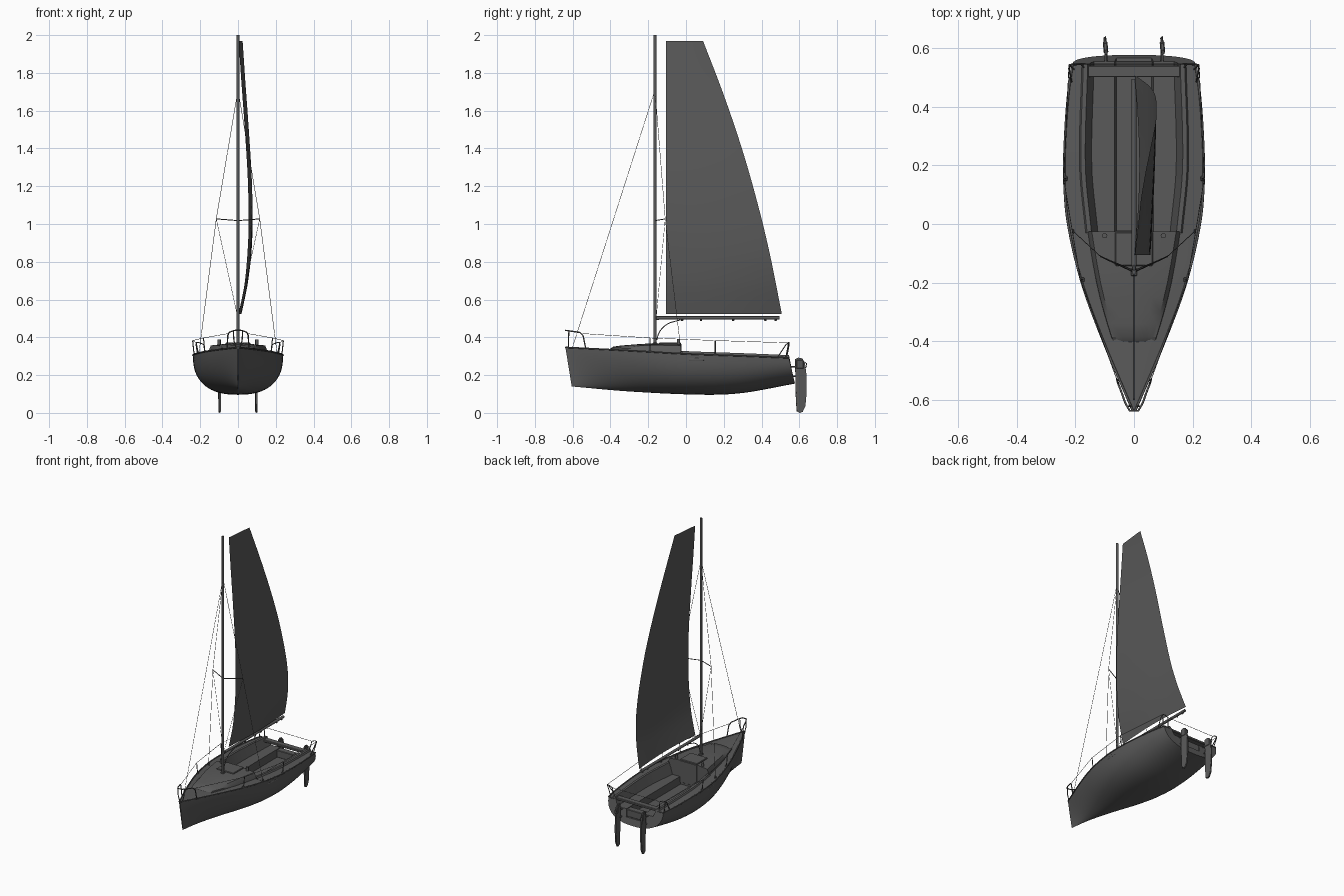
import bpy, bmesh, math
from mathutils import Vector

if "Cube" in bpy.data.objects:
    bpy.data.objects.remove(bpy.data.objects["Cube"])


def ip(keys, t):
    """Smooth interpolation through (t, value) keys."""
    t = min(max(t, keys[0][0]), keys[-1][0])
    n = len(keys)
    i = max(k for k in range(n - 1) if keys[k][0] <= t)
    slope = lambda a, b: (keys[b][1] - keys[a][1]) / (keys[b][0] - keys[a][0])
    m0, m1 = slope(max(i - 1, 0), i + 1), slope(i, min(i + 2, n - 1))
    (t0, v0), (t1, v1) = keys[i], keys[i + 1]
    h = t1 - t0
    u = (t - t0) / h
    return (v0 * (2*u**3 - 3*u*u + 1) + m0*h * (u**3 - 2*u*u + u)
            + v1 * (3*u*u - 2*u**3) + m1*h * (u**3 - u*u))


def smooth(o, angle=28):
    bpy.ops.object.select_all(action='DESELECT')
    o.select_set(True)
    bpy.context.view_layer.objects.active = o
    bpy.ops.object.shade_smooth_by_angle(angle=math.radians(angle))
    return o


def from_bm(name, bm):
    bmesh.ops.recalc_face_normals(bm, faces=bm.faces)
    me = bpy.data.meshes.new(name)
    bm.to_mesh(me)
    bm.free()
    o = bpy.data.objects.new(name, me)
    bpy.context.collection.objects.link(o)
    return smooth(o)


def loft(name, sections, cap_start=False, cap_end=False):
    bm = bmesh.new()
    rows = [[bm.verts.new(p) for p in s] for s in sections]
    for a, b in zip(rows, rows[1:]):
        for i in range(len(a) - 1):
            bm.faces.new((a[i], a[i + 1], b[i + 1], b[i]))
    if cap_start:
        bm.faces.new(rows[0])
    if cap_end:
        bm.faces.new(rows[-1])
    return from_bm(name, bm)


def tube(name, pts, r, spline='POLY', res=2):
    cu = bpy.data.curves.new(name, 'CURVE')
    cu.dimensions = '3D'
    cu.bevel_depth, cu.bevel_resolution, cu.use_fill_caps = r, res, True
    sp = cu.splines.new(spline)
    if spline == 'POLY':
        sp.points.add(len(pts) - 1)
        for q, p in zip(sp.points, pts):
            q.co = (*p, 1)
    else:
        sp.bezier_points.add(len(pts) - 1)
        for q, p in zip(sp.bezier_points, pts):
            q.co = p
            q.handle_left_type = q.handle_right_type = 'AUTO'
    o = bpy.data.objects.new(name, cu)
    bpy.context.collection.objects.link(o)
    return o


def box(name, c, size, bevel=0.003, rz=0):
    bm = bmesh.new()
    bmesh.ops.create_cube(bm, size=1)
    bmesh.ops.scale(bm, vec=size, verts=bm.verts)
    bmesh.ops.bevel(bm, geom=bm.edges[:], offset=min(bevel, min(size) * .3), segments=1, affect='EDGES')
    o = from_bm(name, bm)
    o.location, o.rotation_euler.z = c, rz
    return o


# Hull lines: half beam, sheer height, keel height, end rake, section fullness
BEAM = [(-.638, .004), (-.6, .02), (-.4, .105), (-.2, .178), (0, .225), (.15, .238), (.3, .235), (.45, .224), (.545, .21)]
SHEER = [(-.638, .345), (-.3, .328), (0, .311), (.3, .3), (.545, .29)]
KEEL = [(-.638, .14), (-.3, .113), (.1, .096), (.3, .106), (.545, .155)]
RAKE = [(-.638, .033), (-.3, .008), (0, 0), (.3, .004), (.545, .032)]
FULL = [(-.638, 1.4), (-.3, 1.9), (0, 2.4), (.545, 2.4)]
w = lambda y: ip(BEAM, y)
zs = lambda y: ip(SHEER, y)


def at(x, y, z):
    """Point moved aft with depth to follow the raked stem and transom."""
    return Vector((x, y + ip(RAKE, y) * max(0, zs(y) - z) / (zs(y) - ip(KEEL, y)), z))


def span(a, b, n):
    return [a + (b - a) * i / n for i in range(n + 1)]


def hull_section(y, n=28):
    e = 2 / ip(FULL, y)
    pts = []
    for i in range(n + 1):
        a = math.pi * i / n
        c, s = math.cos(a), max(0, math.sin(a))
        pts.append(at(math.copysign(w(y) * abs(c)**e, c), y, zs(y) - (zs(y) - ip(KEEL, y)) * s**e))
    return pts


loft("hull", [hull_section(y) for y in span(-.638, .545, 40)], cap_start=True)

# Cockpit: side decks, coaming, seats and footwell as one profile swept aft
COAM = [(-.03, .165), (.2, .186), (.545, .178)]


def cockpit_section(y):
    c, z = ip(COAM, y), zs(y)
    half = [(w(y), z), (c, z + .006), (c - .005, z + .016), (c - .02, z + .016),
            (c - .042, .25), (.066, .25), (.06, .2)]
    return [at(x, y, q) for x, q in half] + [at(-x, y, q) for x, q in half[::-1]]


loft("cockpit", [cockpit_section(y) for y in span(-.03, .545, 18)])
bm = bmesh.new()
bm.faces.new([bm.verts.new(p) for p in hull_section(.545) + cockpit_section(.545)[-2:0:-1]])
from_bm("transom", bm)
box("transom_sill", (0, .534, .224), (.128, .044, .05))
box("stern_beam", (0, .521, .291), (.345, .04, .016))
box("cockpit_bulkhead", (0, -.032, .255), (.31, .008, .12))

# Foredeck with a slight crown, and a rail along the deck edge
loft("foredeck", [[Vector((t * w(y), y, zs(y) + .05 * w(y) * (1 - t * t))) for t in span(-1, 1, 10)]
                  for y in span(-.638, -.03, 20)], cap_end=True)
for s in (-1, 1):
    tube("toe_rail", [(s * w(y), y, zs(y) + .002) for y in span(-.638, .545, 36)], .004)
    tube("stern_rail_edge", [(s * .21, .545, .291), (s * .165, .545, .291)], .004)

# Cabin trunk
CW = [(-.405, .073), (-.3, .105), (-.2, .13), (-.03, .16)]
CT = [(-.405, .337), (-.385, .351), (-.3, .36), (-.2, .367), (-.03, .366)]
sections = []
for y in [-.405, -.385, -.34, -.3, -.25, -.2, -.14, -.08, -.026]:
    c, t = ip(CW, y), ip(CT, y)
    half = [(c, zs(y) - .01), (c - .003, min(zs(y) + .012, t - .004)), (c - .016, t - .009), (c * .5, t - .002)]
    sections.append([Vector((x, y, z)) for x, z in half + [(0, t)] + [(-x, z) for x, z in half[::-1]]])
loft("cabin_trunk", sections, True, True)
box("sliding_hatch", (0, -.085, .367), (.13, .115, .01))
box("companionway_board", (0, -.026, .29), (.13, .006, .15))

for s in (-1, 1):
    # Cabin top winches
    tube("winch", [(s * .1, -.04, .355), (s * .1, -.04, .388)], .009, res=3)
    # Hull window
    bm = bmesh.new()
    bmesh.ops.create_uvsphere(bm, u_segments=20, v_segments=10, radius=1)
    bmesh.ops.scale(bm, vec=(.004, .052, .008), verts=bm.verts)
    o = from_bm("hull_window", bm)
    o.location, o.rotation_euler.z = (s * .229, .053, .283), -s * .11

# Mast, boom and vang
tube("mast", [(0, -.164, .35), (0, -.164, 2)], .0078, res=4)
box("mast_step", (0, -.164, .368), (.022, .026, .01))
tube("boom", [(0, -.145, .503), (0, .495, .503)], .009, res=4)
box("gooseneck", (0, -.15, .503), (.012, .02, .022))
for y in (-.02, .08, .25, .42, .475):
    box("boom_block", (0, y, .492), (.008, .012, .012))
tube("boom_vang", [(0, -.155, .385), (0, -.142, .425), (0, -.105, .466), (0, -.03, .493)], .0025, 'BEZIER')

# Mainsail: a thin sheet, nearly flat along its chord, bowed sideways up its height
LEECH = [(.525, .507), (.84, .444), (1.09, .384), (1.38, .302), (1.68, .201), (1.97, .09)]
BOW = [(0, .04), (.05, .33), (.12, .66), (.25, .94), (.35, 1), (.5, .92), (.7, .6), (.85, .32), (1, .06)]
rows = []
for u in span(0, 1, 32):
    z = .524 + 1.446 * u
    rows.append([Vector((ip(BOW, u) * .056 + .021 * t * min(1, u * 5)
                         + .016 * math.sin(math.pi * t) * (1 - u)**4,
                         -.105 + (ip(LEECH, z) + .105) * t, z)) for t in span(0, 1, 10)])
loft("mainsail", rows)

# Standing rigging
top = (0, -.164, 1.71)
tube("forestay", [top, (0, -.6, .35)], .0013, res=1)
for s in (-1, 1):
    tip, plate = (s * .115, -.11, 1.027), (s * .207, -.025, .315)
    tube("spreader", [(0, -.164, 1.018), tip], .0025)
    tube("shroud", [top, tip, plate], .0013, res=1)
    tube("lower_diamond", [tip, (0, -.158, .5)], .0011, res=1)
    box("chainplate", (s * .207, -.025, .318), (.006, .014, .014))

# Bow rail, one bent tube with two forward legs
side = lambda s: [(s * .058, -.53, .338), (s * .054, -.545, .41), (s * .047, -.562, .426), (s * .03, -.61, .433)]
tube("bow_rail", side(-1) + [(-.015, -.637, .437), (.015, -.637, .437)] + side(1)[::-1], .0035)
for s in (-1, 1):
    tube("bow_rail_leg", [(s * .01, -.622, .343), (s * .022, -.622, .385), (s * .024, -.62, .434)], .003)

    # Stanchions and lifelines
    posts = [(s * .052, -.548, .42)]
    for y, h in ((-.19, .075), (.155, .078)):
        x = w(y) - .006
        p = (s * (x + .008), y, zs(y) + h)
        tube("stanchion", [(s * x, y, zs(y)), p], .0028)
        box("stanchion_foot", (s * x, y, zs(y) + .005), (.012, .016, .008))
        posts.append(p)
    posts.append((s * .222, .54, .371))
    tube("lifeline", posts, .0013, res=1)

    # Corner stern rails
    tube("stern_rail", [(s * .213, .485, .295), (s * .222, .53, .362), (s * .22, .543, .372),
                        (s * .205, .546, .372), (s * .182, .546, .362), (s * .17, .533, .295)], .0028)
    tube("stern_rail_brace", [(s * .205, .528, .292), (s * .221, .543, .37)], .0025)

    # Rudders with toed-in blades and their brackets
    prof = [(.574, .284), (.592, .293), (.614, .288), (.628, .262), (.636, .2), (.637, .11), (.63, .035),
            (.616, .006), (.602, 0), (.584, .008), (.58, .06), (.577, .14), (.577, .2)]
    bm = bmesh.new()
    f = bm.faces.new([bm.verts.new((-.005, y - .602, z)) for y, z in prof])
    ext = bmesh.ops.extrude_face_region(bm, geom=[f])
    bmesh.ops.translate(bm, vec=(.01, 0, 0), verts=[v for v in ext['geom'] if isinstance(v, bmesh.types.BMVert)])
    rims = [e for e in bm.edges if abs(e.verts[0].co.x - e.verts[1].co.x) < 1e-5]
    bmesh.ops.bevel(bm, geom=rims, offset=.003, segments=2, affect='EDGES')
    o = from_bm("rudder_blade", bm)
    o.location, o.rotation_euler.z = (s * .097, .604, 0), .09
    box("rudder_head", (s * .097, .603, .258), (.016, .04, .045), rz=.09)
    for z in (.195, .245):
        box("rudder_bracket", (s * .096, .57, z), (.01, .036, .008))
    tube("rudder_handle", [(s * .097, .618, .275), (s * .097, .638, .262), (s * .097, .639, .245), (s * .097, .63, .235)], .002)
tube("stern_lifeline", [(-.182, .546, .362), (.182, .546, .362)], .0013, res=1)

# Dark grey finish on everything
dark = bpy.data.materials.new("dark_grey")
dark.diffuse_color = (.1, .1, .1, 1)
dark.use_nodes = True
dark.node_tree.nodes["Principled BSDF"].inputs["Base Color"].default_value = dark.diffuse_color
for o in bpy.context.collection.objects:
    o.data.materials.append(dark)
